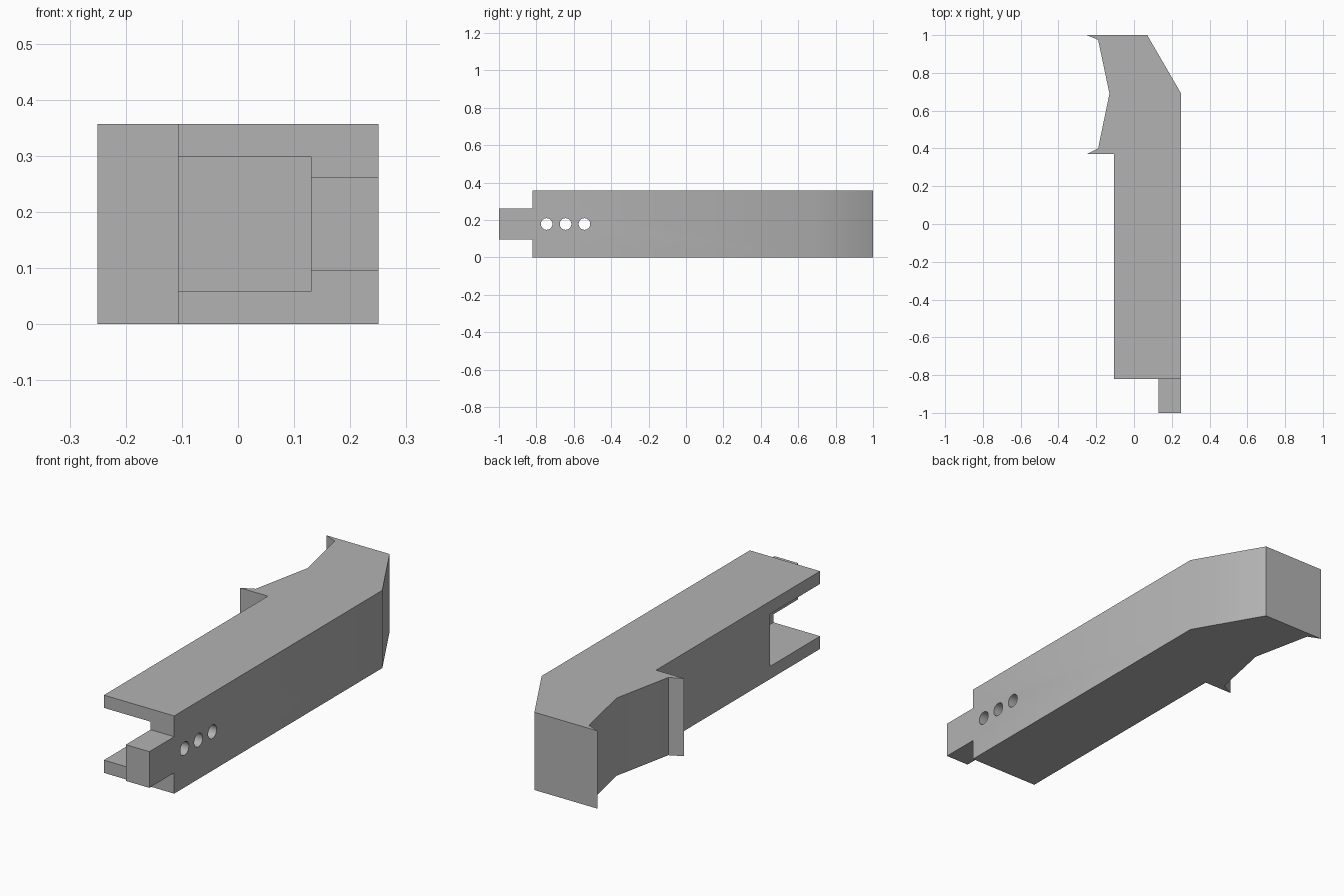
import bpy, bmesh, math
from mathutils import Matrix

if "Cube" in bpy.data.objects:
    bpy.data.objects.remove(bpy.data.objects["Cube"])

HEIGHT = 0.357
MID = HEIGHT / 2

gray = bpy.data.materials.new("plain gray")
gray.use_nodes = True
COLOR = (0.45, 0.45, 0.45, 1)
gray.diffuse_color = COLOR
gray.node_tree.nodes["Principled BSDF"].inputs["Base Color"].default_value = COLOR


def add_object(name, bm):
    bmesh.ops.recalc_face_normals(bm, faces=bm.faces)
    mesh = bpy.data.meshes.new(name)
    bm.to_mesh(mesh)
    bm.free()
    mesh.materials.append(gray)
    obj = bpy.data.objects.new(name, mesh)
    bpy.context.collection.objects.link(obj)
    return obj


def prism(name, outline, z0, z1):
    bm = bmesh.new()
    face = bm.faces.new([bm.verts.new((x, y, z0)) for x, y in outline])
    ext = bmesh.ops.extrude_face_region(bm, geom=[face])
    top = [v for v in ext["geom"] if isinstance(v, bmesh.types.BMVert)]
    bmesh.ops.translate(bm, verts=top, vec=(0, 0, z1 - z0))
    return add_object(name, bm)


def block(name, x0, x1, y0, y1, height):
    outline = [(x0, y0), (x1, y0), (x1, y1), (x0, y1)]
    return prism(name, outline, MID - height / 2, MID + height / 2)


def combine(target, tool, operation):
    tool.hide_render = True
    mod = target.modifiers.new(operation.lower(), "BOOLEAN")
    mod.operation, mod.object, mod.solver = operation, tool, "EXACT"
    bpy.context.view_layer.objects.active = target
    bpy.ops.object.modifier_apply(modifier=mod.name)
    bpy.data.objects.remove(tool)


# Long arm with a chamfered back corner and a flared, hollowed head
arm = prism("arm", [
    (0.25, -0.82), (0.25, 0.69), (0.07, 1), (-0.25, 1), (-0.19, 0.975),
    (-0.13, 0.69), (-0.19, 0.4), (-0.25, 0.37), (-0.107, 0.37), (-0.107, -0.82),
], 0, HEIGHT)

# Open pocket between the two flanges at the front end
combine(arm, block("pocket_cutter", -0.3, 0.13, -1, -0.457, 0.24), "DIFFERENCE")

# Tongue continuing the pocket wall forward
combine(arm, block("tongue", 0.13, 0.25, -1, -0.7, 0.166), "UNION")

# Three pin holes through the pocket wall
for y in (-0.745, -0.644, -0.543):
    bm = bmesh.new()
    place = Matrix.Translation((0.19, y, MID)) @ Matrix.Rotation(math.pi / 2, 4, "Y")
    bmesh.ops.create_cone(bm, cap_ends=True, segments=32, radius1=0.031,
                          radius2=0.031, depth=0.2, matrix=place)
    combine(arm, add_object("hole_cutter", bm), "DIFFERENCE")

# Soft shading over shallow bends, crisp edges elsewhere
bpy.ops.object.select_all(action="DESELECT")
arm.select_set(True)
bpy.context.view_layer.objects.active = arm
bpy.ops.object.shade_smooth_by_angle(angle=math.radians(32))
